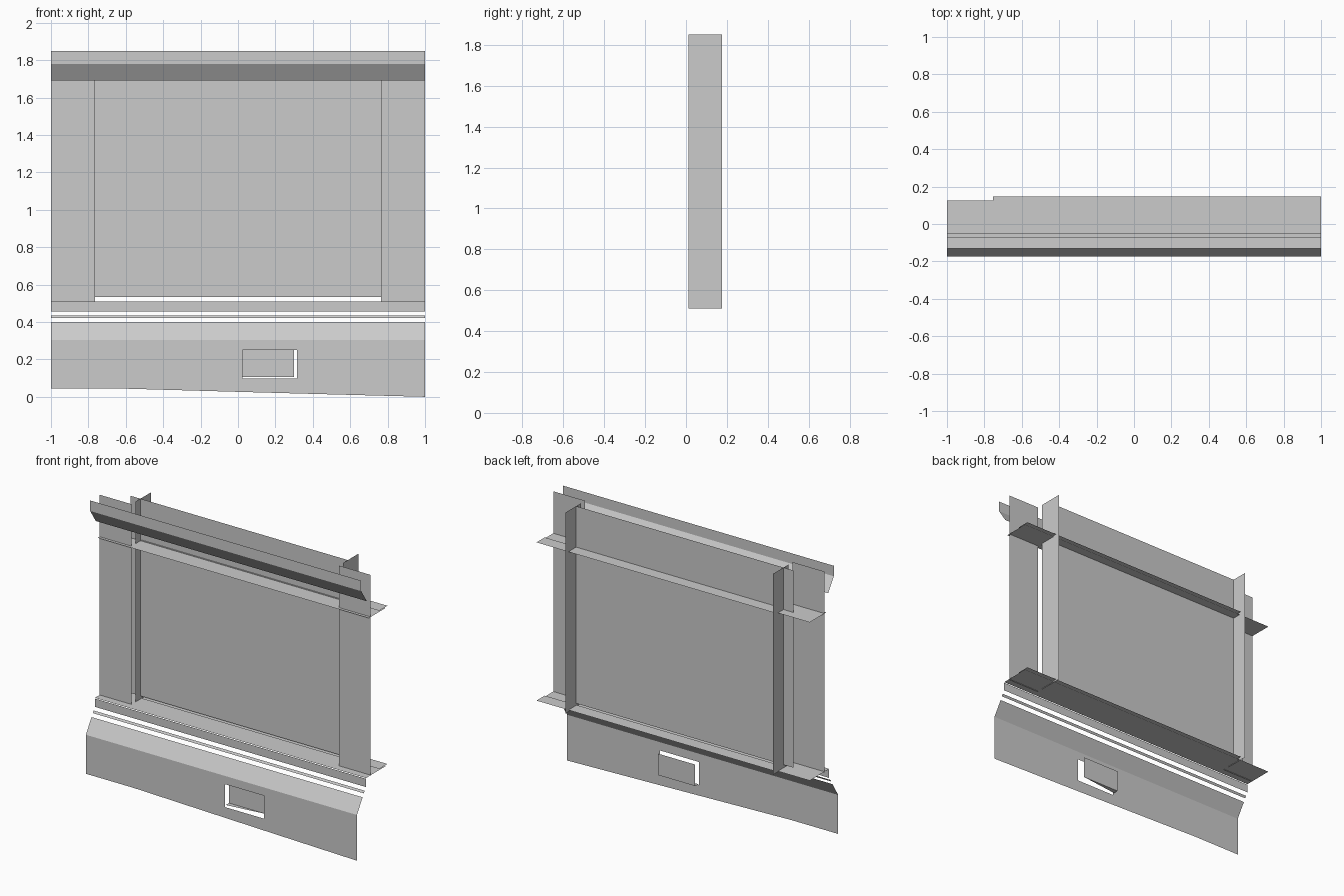
import bpy

if "Cube" in bpy.data.objects:
    bpy.data.objects.remove(bpy.data.objects["Cube"])


def sheet(name, verts, faces):
    me = bpy.data.meshes.new(name)
    me.from_pydata(verts, [], faces)
    ob = bpy.data.objects.new(name, me)
    bpy.context.collection.objects.link(ob)
    return ob


def strip(name, profile, x0=-1.0, x1=1.0):
    """Sweep an open (y, z) profile along x as a thin sheet."""
    verts = [(x, y, z) for y, z in profile for x in (x0, x1)]
    faces = [(2*i, 2*i+1, 2*i+3, 2*i+2) for i in range(len(profile) - 1)]
    return sheet(name, verts, faces)


# top fascia with its slanted underside
strip("top_fascia", [(-0.07, 1.69), (-0.13, 1.78), (-0.13, 1.85)])

# sloped sill above the base panel, and the thin trims above it
strip("base_slope", [(-0.175, 0.305), (-0.115, 0.40)])
strip("thin_trim", [(-0.103, 0.422), (-0.094, 0.436)])
strip("lower_trim", [(-0.08, 0.455), (-0.08, 0.51)])

# base panel with uneven bottom edge and a rectangular opening
Y = -0.175
bottom = [(-1, 0.045), (-0.65, 0.045), (0.025, 0.026), (0.315, 0.018), (1, 0)]
top, o0, o1 = 0.305, 0.097, 0.25
verts = [(x, Y, z) for x, zb in bottom for z in (zb, o0, o1, top)]
faces = [(4*i+j, 4*i+4+j, 4*i+5+j, 4*i+1+j)
         for i in range(4) for j in range(3) if (i, j) != (2, 1)]
sheet("base_panel", verts, faces)

# recessed hatch plate and small sill behind the opening
strip("hatch_plate", [(-0.131, 0.107), (-0.131, 0.25)], 0.025, 0.30)
sheet("hatch_sill", [(0.025, -0.131, 0.107), (0.30, -0.131, 0.107), (0.025, -0.165, 0.107)], [(0, 1, 2)])

# side panels and post webs on both sides
for s, side in ((-1, "left"), (1, "right")):
    strip(side + "_panel", [(-0.03, 0.51), (-0.03, 1.85)], s * 0.765, s * 1.0)
    x = s * 0.765
    sheet(side + "_post", [(x, 0.012, 0.51), (x, 0.175, 0.51), (x, 0.175, 1.85), (x, 0.012, 1.85)],
          [(0, 1, 2, 3)])

# recessed centre panel, running past the left post
strip("centre_panel", [(0.065, 0.535), (0.065, 1.85)], -0.84, 0.765)

# horizontal rails at the top and bottom of the opening
for name, z, front in (("upper", 1.57, -0.05), ("lower", 0.515, -0.08)):
    strip(name + "_rail", [(front, z), (0.125, z)])
    strip(name + "_rear_rail", [(0.06, z + 0.007), (0.147, z + 0.007)], -0.755, 1.0)
